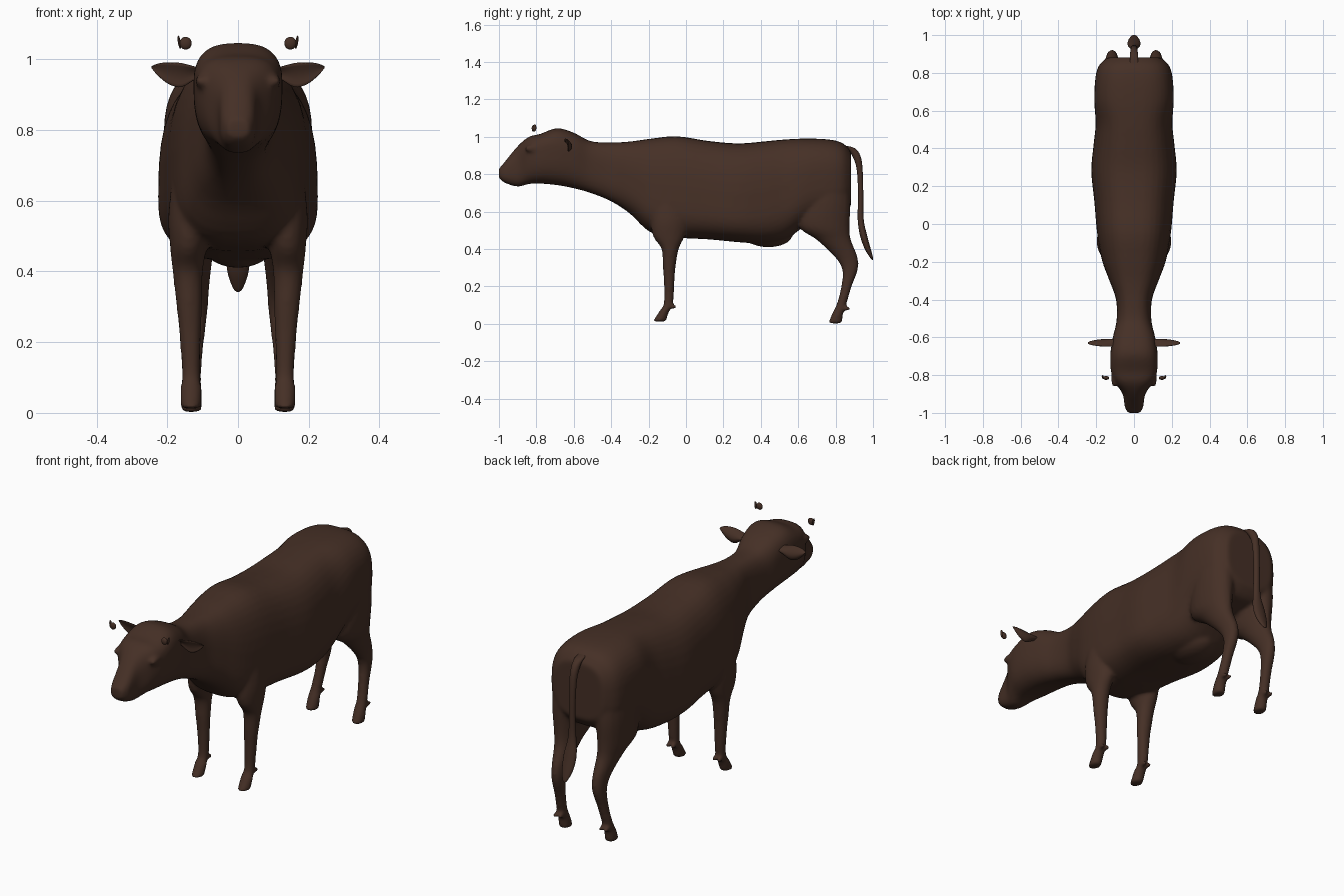
import bpy, bmesh
from math import sin, cos, pi, copysign
from mathutils import Vector, Matrix

if "Cube" in bpy.data.objects:
    bpy.data.objects.remove(bpy.data.objects["Cube"], do_unlink=True)


def material(name, colour):
    mat = bpy.data.materials.new(name)
    mat.use_nodes = True
    mat.diffuse_color = colour
    bsdf = mat.node_tree.nodes["Principled BSDF"]
    bsdf.inputs["Base Color"].default_value = colour
    bsdf.inputs["Roughness"].default_value = 0.8
    return mat


hide = material("dark brown hide", (0.06, 0.029, 0.019, 1))


def spline(rows, steps=4):
    """Smoothly interpolate rows of numbers."""
    out = []
    for i in range(len(rows) - 1):
        a, b = rows[max(i - 1, 0)], rows[i]
        c, d = rows[i + 1], rows[min(i + 2, len(rows) - 1)]
        for s in range(steps):
            t = s / steps
            out.append([q + t / 2 * (r - p + t * (2 * p - 5 * q + 4 * r - w
                        + t * (3 * (q - r) + w - p)))
                        for p, q, r, w in zip(a, b, c, d)])
    return out + [list(rows[-1])]


def power(v, p):
    return copysign(abs(v) ** p, v)


def loft(bm, rings):
    loops = [[bm.verts.new(p) for p in ring] for ring in rings]
    n = len(loops[0])
    for a, b in zip(loops, loops[1:]):
        for i in range(n):
            j = (i + 1) % n
            bm.faces.new((a[i], a[j], b[j], b[i]))
    bm.faces.new(loops[0])
    bm.faces.new(loops[-1])


def torso_ring(y, low, high, half, level, sides=40):
    mid = low + (high - low) * level
    ring = []
    for k in range(sides):
        c, s = cos(2 * pi * k / sides), sin(2 * pi * k / sides)
        reach = high - mid if s > 0 else mid - low
        ring.append((half * power(c, .72), y, mid + reach * power(s, .72)))
    return ring


def limb_ring(z, x, y, rx, ry, side=1, sides=20):
    return [(side * (x + rx * cos(2 * pi * k / sides)), y + ry * sin(2 * pi * k / sides), z)
            for k in range(sides)]


def ellipsoid(bm, centre, size, turn=None):
    m = Matrix.Translation(centre) @ (turn or Matrix()) @ Matrix.Diagonal((*size, 1))
    bmesh.ops.create_uvsphere(bm, u_segments=20, v_segments=12, radius=1, matrix=m)


def finish(name, bm):
    bmesh.ops.recalc_face_normals(bm, faces=bm.faces)
    mesh = bpy.data.meshes.new(name)
    bm.to_mesh(mesh)
    bm.free()
    mesh.materials.append(hide)
    for f in mesh.polygons:
        f.use_smooth = True
    ob = bpy.data.objects.new(name, mesh)
    bpy.context.collection.objects.link(ob)
    return ob


# Head, neck and trunk: y, underside, top, half width, height of widest point
trunk = [
    (-1, .78, .83, .03, .5), (-.97, .755, .865, .048, .45), (-.9, .734, .95, .06, .5),
    (-.84, .748, 1, .1, .65), (-.78, .75, 1.015, .122, .66), (-.69, .742, 1.046, .125, .6),
    (-.6, .725, 1.022, .112, .6), (-.51, .7, .977, .092, .5), (-.4, .655, .97, .095, .45),
    (-.3, .59, .975, .13, .4), (-.19, .49, .99, .17, .35), (-.05, .462, 1.003, .195, .33),
    (.12, .452, .978, .21, .32), (.28, .437, .965, .226, .32), (.42, .43, .976, .214, .35),
    (.53, .45, .986, .203, .4), (.65, .53, .991, .21, .5), (.77, .56, .985, .205, .5),
    (.84, .58, .965, .185, .5), (.882, .63, .92, .14, .5),
]
# Legs: z, x, y, half width, half depth
front_leg = [
    (.72, .12, -.08, .06, .1), (.56, .135, -.09, .062, .098), (.47, .14, -.092, .052, .085),
    (.4, .142, -.085, .043, .046), (.3, .138, -.09, .036, .034), (.22, .135, -.09, .031, .028),
    (.11, .133, -.094, .026, .025), (.07, .133, -.115, .03, .026), (.012, .133, -.143, .029, .036),
]
hind_leg = [
    (.82, .11, .77, .085, .1), (.65, .123, .75, .08, .13), (.52, .125, .74, .07, .135),
    (.45, .122, .79, .052, .092), (.36, .117, .855, .036, .062), (.29, .117, .877, .031, .042),
    (.2, .123, .858, .027, .028), (.11, .13, .833, .026, .026), (.06, .132, .812, .03, .028),
    (.003, .132, .797, .029, .038),
]

bm = bmesh.new()
loft(bm, [torso_ring(*r) for r in spline(trunk)])
for side in (1, -1):
    for leg in (front_leg, hind_leg):
        loft(bm, [limb_ring(*r, side) for r in spline(leg)])
        # Dewclaws behind the fetlock
        heel = leg[-2]
        for dx in (-.014, .014):
            ellipsoid(bm, (side * heel[1] + dx, heel[2] + .045, heel[0] + .022),
                      (.012, .022, .012))
    # Brow, cheek and horn bud
    ellipsoid(bm, (side * .105, -.82, .937), (.016, .045, .02))
    ellipsoid(bm, (side * .06, -.72, .83), (.045, .09, .07))
# Udder
ellipsoid(bm, (0, .44, .475), (.1, .13, .065))
body = finish("body", bm)
remesh = body.modifiers.new("blend", 'REMESH')
remesh.mode = 'VOXEL'
remesh.voxel_size = .0095
remesh.use_smooth_shade = True
soften = body.modifiers.new("soften", 'SMOOTH')
soften.factor = .5
soften.iterations = 5

# Ears: leaf shapes, cupped forwards; x, z, half height, half depth
ear = [(.09, .962, .012, .016), (.12, .961, .018, .018), (.16, .955, .034, .018),
       (.195, .96, .031, .015), (.225, .97, .018, .01), (.244, .977, .003, .004)]
for side, name in ((1, "left_ear"), (-1, "right_ear")):
    bm = bmesh.new()
    rings = []
    for x, z, h, d in spline(ear):
        ring = []
        for k in range(16):
            c, s = cos(pi * k / 8), sin(pi * k / 8)
            cup = d * .9 * (s * s - .5)
            ring.append((side * x, -.63 + d * .7 * c - cup - s * d * .5, z + h * s))
        rings.append(ring)
    loft(bm, rings)
    finish(name, bm)

# Tail with a tuft
tail = [(.955, 0, .82, .022, .02), (.94, 0, .876, .022, .025), (.9, 0, .91, .02, .022),
        (.83, 0, .928, .018, .016), (.7, 0, .934, .016, .014), (.56, 0, .934, .02, .016),
        (.47, 0, .95, .034, .019), (.4, 0, .972, .03, .016), (.355, 0, .992, .015, .008),
        (.342, 0, .998, .004, .002)]
bm = bmesh.new()
loft(bm, [limb_ring(*r) for r in spline(tail)])
finish("tail", bm)

# Eye shells: small curved caps with a lid sliver beside them
for side, name in ((1, "left_eye"), (-1, "right_eye")):
    bm = bmesh.new()
    ellipsoid(bm, (side * .148, -.815, 1.045), (.017, .01, .018))
    ellipsoid(bm, (side * .166, -.809, 1.048), (.004, .009, .019),
              Matrix.Rotation(side * .15, 4, 'Y'))
    finish(name, bm)
